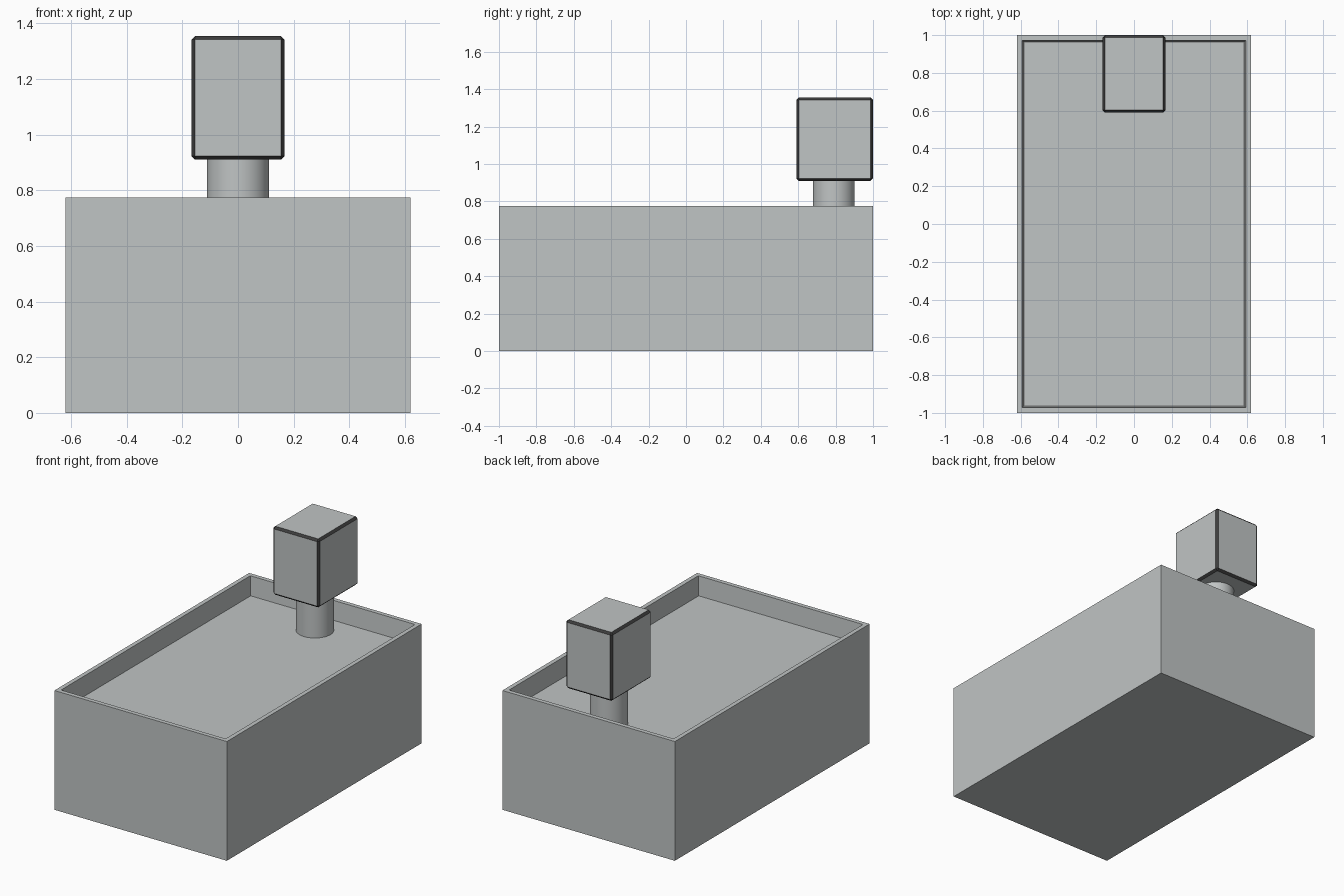
import bpy
import bmesh
from math import radians

cube = bpy.data.objects.get("Cube")
if cube:
    bpy.data.objects.remove(cube, do_unlink=True)


def material(name, color):
    mat = bpy.data.materials.new(name)
    mat.use_nodes = True
    mat.diffuse_color = color
    mat.node_tree.nodes["Principled BSDF"].inputs["Base Color"].default_value = color
    return mat


GREY = material("light grey", (0.53, 0.555, 0.555, 1))
DARK = material("dark charcoal", (0.045, 0.045, 0.045, 1))


def box(name, size, center):
    bpy.ops.mesh.primitive_cube_add(size=1, location=center)
    obj = bpy.context.object
    obj.name = name
    obj.scale = size
    bpy.ops.object.transform_apply(location=False, rotation=False, scale=True)
    obj.data.materials.append(GREY)
    return obj


# Basin: a solid block with a shallow tray sunk into the top
HEIGHT, FLOOR = 0.775, 0.65
basin = box("basin", (1.24, 2, HEIGHT), (0, 0, HEIGHT / 2))
bm = bmesh.new()
bm.from_mesh(basin.data)
top = max(bm.faces, key=lambda f: f.calc_center_median().z)
bmesh.ops.inset_region(bm, faces=[top], thickness=0.04)
# Slightly tapered tray walls down to the floor
bmesh.ops.inset_region(bm, faces=[top], thickness=0.012, depth=FLOOR - HEIGHT)
for vert in top.verts:
    vert.co.z = FLOOR - HEIGHT / 2
bm.to_mesh(basin.data)
bm.free()

# Round post standing on the tray floor
post_bottom, post_top = FLOOR - 0.02, 0.92
bpy.ops.mesh.primitive_cylinder_add(
    vertices=48, radius=0.112, depth=post_top - post_bottom,
    location=(0, 0.79, (post_bottom + post_top) / 2))
post = bpy.context.object
post.name = "post"
post.data.materials.append(GREY)
bpy.ops.object.shade_smooth_by_angle(angle=radians(40))

# Head block with dark chamfered edges
head = box("head", (0.334, 0.41, 0.445), (0, 0.795, 1.1325))
head.data.materials.append(DARK)
chamfer = head.modifiers.new("chamfer", "BEVEL")
chamfer.width = 0.013
chamfer.segments = 1
chamfer.material = 1
